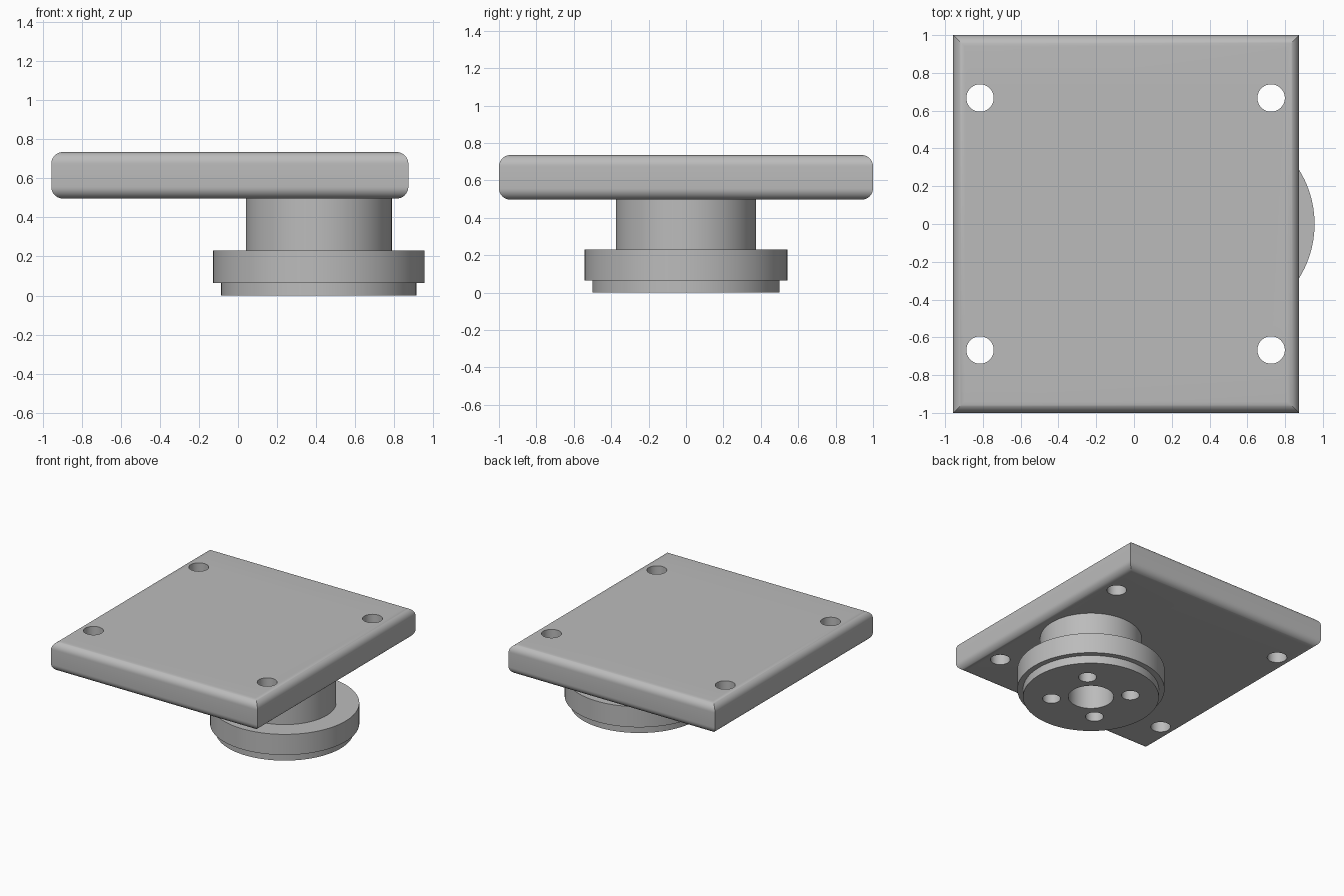
import bpy, bmesh, math

default_cube = bpy.data.objects.get("Cube")
if default_cube:
    bpy.data.objects.remove(default_cube, do_unlink=True)

GREY = (0.5, 0.5, 0.5, 1.0)
metal = bpy.data.materials.new("plain_grey")
metal.use_nodes = True
metal.diffuse_color = GREY
metal.node_tree.nodes["Principled BSDF"].inputs["Base Color"].default_value = GREY

PLATE_LOW, PLATE_HIGH = 0.497, 0.735
HUB_X = 0.414


def solid_from_loops(name, loops):
    """Skin a stack of matching closed loops and cap both ends."""
    bm = bmesh.new()
    rings = [[bm.verts.new(p) for p in loop] for loop in loops]
    count = len(rings[0])
    for a, b in zip(rings, rings[1:]):
        for i in range(count):
            j = (i + 1) % count
            bm.faces.new((a[i], a[j], b[j], b[i]))
    bm.faces.new(rings[0][::-1])
    bm.faces.new(rings[-1])
    bmesh.ops.recalc_face_normals(bm, faces=bm.faces)
    mesh = bpy.data.meshes.new(name)
    bm.to_mesh(mesh)
    bm.free()
    obj = bpy.data.objects.new(name, mesh)
    bpy.context.collection.objects.link(obj)
    mesh.materials.append(metal)
    return obj


def circle(x, y, z, r, n):
    return [(x + r * math.cos(math.tau * i / n), y + r * math.sin(math.tau * i / n), z)
            for i in range(n)]


def select_only(obj):
    bpy.ops.object.select_all(action='DESELECT')
    obj.select_set(True)
    bpy.context.view_layer.objects.active = obj


def drill(obj, holes):
    """Cut vertical through holes given as (x, y, radius)."""
    select_only(obj)
    for x, y, r in holes:
        cutter = solid_from_loops("drill", [circle(x, y, -0.2, r, 64), circle(x, y, 1, r, 64)])
        cutter.hide_render = True
        mod = obj.modifiers.new("hole", 'BOOLEAN')
        mod.operation, mod.solver, mod.object = 'DIFFERENCE', 'EXACT', cutter
        select_only(obj)
        bpy.ops.object.modifier_apply(modifier=mod.name)
        bpy.data.objects.remove(cutter, do_unlink=True)
    bpy.ops.object.shade_smooth_by_angle(angle=math.radians(30))


# Mounting plate: rounded upper and lower rims with sharp mitred corners
def rectangle(inset, z):
    left, right, half = -0.957 + inset, 0.873 - inset, 1.0 - inset
    return [(left, -half, z), (right, -half, z), (right, half, z), (left, half, z)]


RIM, STEPS = 0.06, 10
arc = []
for i in range(STEPS + 1):
    a = math.pi / 2 * i / STEPS
    arc.append((RIM * (1 - math.sin(a)), RIM * (1 - math.cos(a))))
loops = [rectangle(inset, PLATE_LOW + rise) for inset, rise in arc]
loops += [rectangle(inset, PLATE_HIGH - rise) for inset, rise in reversed(arc)]
plate = solid_from_loops("mounting_plate", loops)
drill(plate, [(x, y, 0.0725) for x in (-0.815, 0.726) for y in (-0.667, 0.667)])

# Hub: base step, wide flange and neck, with a bore and four bolt holes
profile = [(0.5, 0), (0.5, 0.065), (0.542, 0.065), (0.542, 0.23),
           (0.374, 0.23), (0.374, PLATE_LOW)]
hub = solid_from_loops("flanged_hub", [circle(HUB_X, 0, z, r, 128) for r, z in profile])
bolt = 0.206
drill(hub, [(HUB_X, 0, 0.167)] +
      [(HUB_X + sx * bolt, sy * bolt, 0.066) for sx in (-1, 1) for sy in (-1, 1)])
